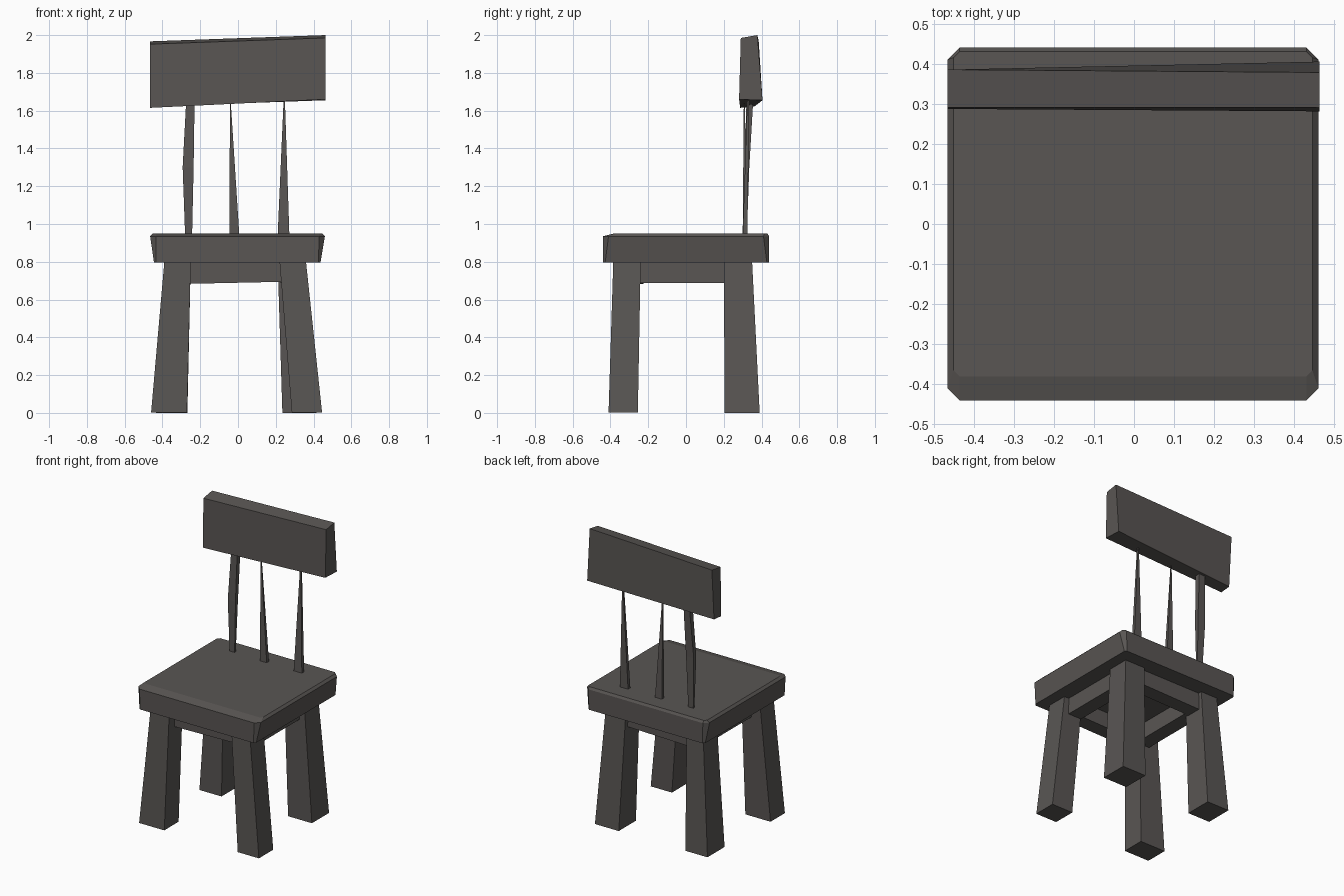
import bpy, bmesh

if "Cube" in bpy.data.objects:
    bpy.data.objects.remove(bpy.data.objects["Cube"])

wood = bpy.data.materials.new("dark weathered wood")
wood.diffuse_color = (0.100, 0.092, 0.087, 1)
wood.use_nodes = True
wood.node_tree.nodes["Principled BSDF"].inputs["Base Color"].default_value = wood.diffuse_color


def loft(name, rings):
    """Solid skinned through rings of points, capped at both ends."""
    bm = bmesh.new()
    loops = [[bm.verts.new(p) for p in ring] for ring in rings]
    n = len(loops[0])
    for a, b in zip(loops, loops[1:]):
        for i in range(n):
            j = (i + 1) % n
            bm.faces.new((a[i], a[j], b[j], b[i]))
    bm.faces.new(loops[0][::-1])
    bm.faces.new(loops[-1])
    bmesh.ops.recalc_face_normals(bm, faces=bm.faces)
    me = bpy.data.meshes.new(name)
    bm.to_mesh(me)
    bm.free()
    me.materials.append(wood)
    ob = bpy.data.objects.new(name, me)
    bpy.context.collection.objects.link(ob)
    return ob


def rect(z, x0, x1, y0, y1):
    return [(x0, y0, z), (x1, y0, z), (x1, y1, z), (x0, y1, z)]


def octagon(z, x0, x1, y0, y1, c):
    """Rectangle with cut corners."""
    return [(x0 + c, y0, z), (x1 - c, y0, z), (x1, y0 + c, z), (x1, y1 - c, z),
            (x1 - c, y1, z), (x0 + c, y1, z), (x0, y1 - c, z), (x0, y0 + c, z)]


# Seat slab with worn corners and a sloped front edge
loft("seat", [octagon(0.797, -0.445, 0.437, -0.44, 0.44, 0.012),
              octagon(0.935, -0.465, 0.460, -0.44, 0.44, 0.03),
              octagon(0.950, -0.450, 0.445, -0.38, 0.43, 0.015)])

# Splayed, uneven legs: foot and top extents
legs = {
    "front_left_leg": ((-0.46, -0.27, -0.41, -0.255), (-0.39, -0.25, -0.385, -0.24)),
    "front_right_leg": ((0.285, 0.445, -0.41, -0.255), (0.22, 0.36, -0.385, -0.24)),
    "back_left_leg": ((-0.435, -0.268, 0.205, 0.39), (-0.375, -0.25, 0.20, 0.35)),
    "back_right_leg": ((0.235, 0.415, 0.205, 0.39), (0.21, 0.36, 0.20, 0.35)),
}
for name, (foot, top) in legs.items():
    loft(name, [rect(0.003 if "front" in name else 0, *foot), rect(0.80, *top)])

# Apron frame under the seat
for side, s in (("front", -1), ("back", 1)):
    y0, y1 = sorted((s * 0.225, s * 0.325))
    loft(side + "_apron", [[(-0.28, y0, 0.683), (0.28, y0, 0.695),
                            (0.28, y1, 0.695), (-0.28, y1, 0.683)],
                           rect(0.80, -0.28, 0.28, y0, y1)])
for side, s in (("left", -1), ("right", 1)):
    x0, x1 = sorted((s * 0.225, s * 0.325))
    loft(side + "_apron", [rect(0.687, x0, x1, -0.27, 0.25),
                           rect(0.80, x0, x1, -0.27, 0.25)])

# Back spindles, whittled to thin slivers
loft("left_spindle", [rect(0.94, -0.280, -0.243, 0.310, 0.322),
                      rect(1.30, -0.293, -0.235, 0.308, 0.335),
                      rect(1.64, -0.275, -0.230, 0.320, 0.355)])
loft("middle_spindle", [rect(0.94, -0.045, 0.007, 0.300, 0.325),
                        rect(1.64, -0.043, -0.038, 0.306, 0.311)])
loft("right_spindle", [rect(0.94, 0.210, 0.272, 0.300, 0.325),
                       rect(1.67, 0.242, 0.248, 0.325, 0.335)])

# Tilted top board of the backrest, lofted from left end to right end
ends = ((-0.465, ((0.287, 1.615), (0.290, 1.952), (0.385, 1.967), (0.362, 1.622))),
        (0.463, ((0.281, 1.660), (0.290, 1.985), (0.378, 2.000), (0.405, 1.655))))
loft("back_board", [[(x, y, z) for y, z in pts] for x, pts in ends])
